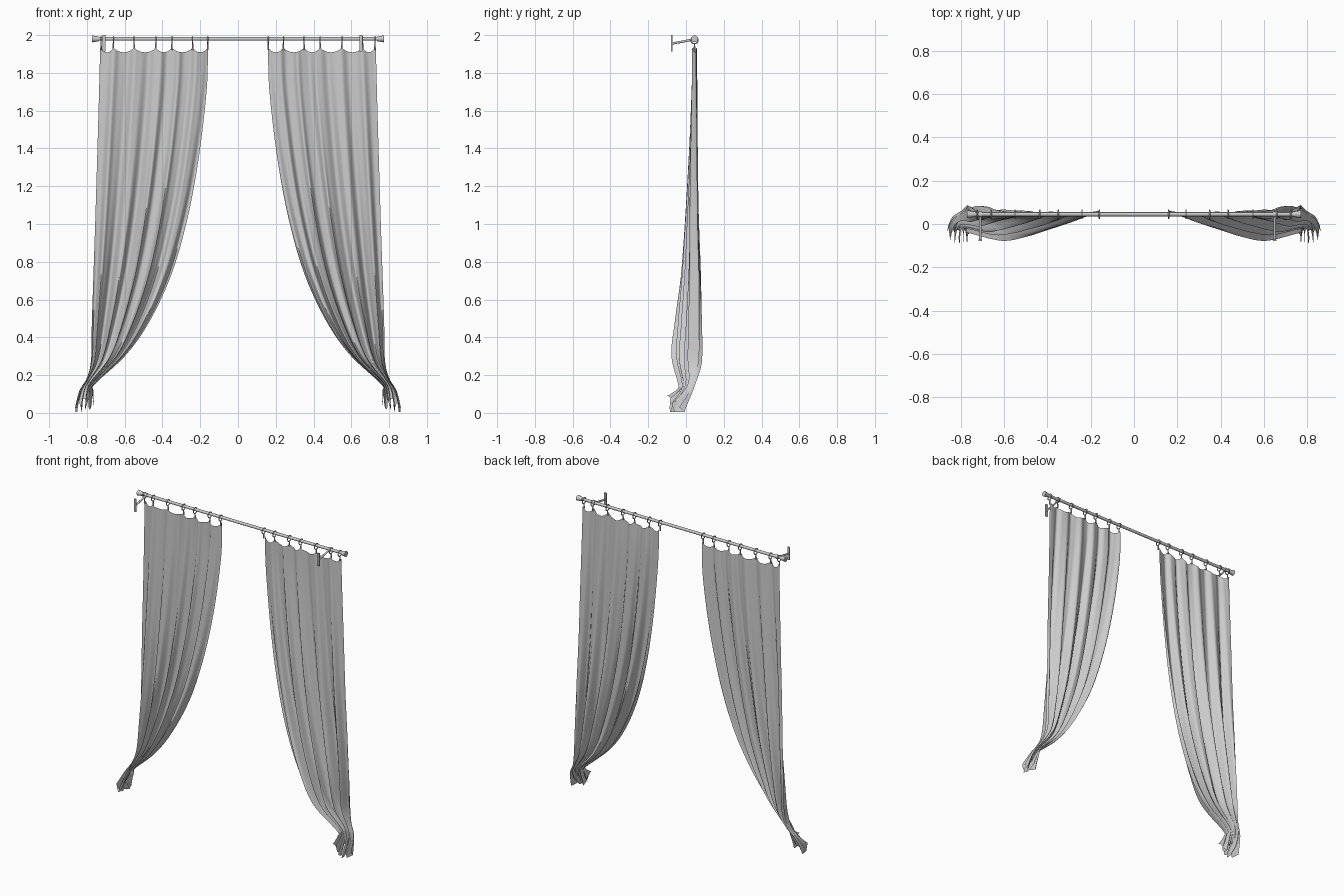
import bpy, bmesh, math
from mathutils import Vector

if "Cube" in bpy.data.objects:
    bpy.data.objects.remove(bpy.data.objects["Cube"])

ROD_Y, ROD_Z = 0.045, 1.98
RINGS = [0.725, 0.66, 0.55, 0.435, 0.35, 0.24, 0.16]


def smooth(ob, angle=50):
    bpy.ops.object.select_all(action='DESELECT')
    ob.select_set(True)
    bpy.context.view_layer.objects.active = ob
    bpy.ops.object.shade_smooth_by_angle(angle=math.radians(angle))


def rod(name, a, b, r, r2=None, n=16):
    a, b = Vector(a), Vector(b)
    d = b - a
    bpy.ops.mesh.primitive_cone_add(vertices=n, radius1=r, radius2=r if r2 is None else r2,
                                    depth=d.length, location=(a + b) / 2,
                                    rotation=d.to_track_quat('Z', 'Y').to_euler())
    ob = bpy.context.object
    ob.name = name
    smooth(ob)
    return ob


def box(name, loc, size):
    bpy.ops.mesh.primitive_cube_add(size=1, location=loc)
    ob = bpy.context.object
    ob.name = name
    ob.scale = size
    return ob


def spline(pts, t):
    """Catmull-Rom through pts, t in 0..1"""
    n = len(pts) - 1
    i = min(int(t * n), n - 1)
    f = t * n - i
    p0, p1, p2, p3 = (Vector(pts[max(0, min(n, i + k))]) for k in (-1, 0, 1, 2))
    return 0.5 * (2 * p1 + (p2 - p0) * f + (2 * p0 - 5 * p1 + 4 * p2 - p3) * f * f
                  + (3 * p1 - p0 - 3 * p2 + p3) * f ** 3)


# Curtain edge paths (x, y, z) and fold depth, row by row from the rings to the tail
OUTER = [(.73, .045, 1.935), (.735, .045, 1.72), (.745, .045, 1.37), (.755, .045, 1.04), (.765, .05, .74),
         (.774, .05, .47), (.778, .045, .28), (.80, .035, .185), (.84, .01, .12), (.862, -.045, .045)]
INNER = [(.16, .045, 1.935), (.165, .045, 1.72), (.205, .03, 1.37), (.265, .01, 1.04), (.35, -.015, .74),
         (.465, -.045, .49), (.59, -.06, .31), (.755, -.03, .155), (.765, -.03, .12), (.762, -.07, .06)]
DEPTH = [(.010, 0), (.012, 0), (.017, 0), (.022, 0), (.028, 0), (.034, 0), (.036, 0), (.022, 0), (.02, 0), (.03, 0)]


def curtain(name, side):
    cols, rows = 72, 54
    bm = bmesh.new()
    grid = []
    for j in range(rows + 1):
        v = j / rows
        a, b, amp = spline(OUTER, v), spline(INNER, v), spline(DEPTH, v)[0]
        tail = max(0, (v - .8) / .2)
        line = []
        for i in range(cols + 1):
            u = i / cols
            p = a.lerp(b, u)
            # swing towards the front only near the inner edge
            p.y = a.y + (b.y - a.y) * u ** 1.6
            ph = 2 * math.pi * (5.2 * u + .09 * math.sin(7 * u + 1)) + .5 * math.sin(3 * v)
            p.y += amp * (math.sin(ph) + .25 * math.sin(2.3 * ph + 4 * v))
            p.x += .25 * amp * math.cos(ph) * math.sin(math.pi * u)
            # scalloped heading between rings
            for r0, r1 in zip(RINGS, RINGS[1:]):
                if v < .08 and r1 < p.x < r0:
                    s = math.sin(math.pi * (p.x - r1) / (r0 - r1)) ** .7
                    p.z -= .026 * s * (1 - v / .08)
            # ragged tail hem below the gather
            p.z += tail ** 2 * (.035 * math.sin(ph * .8 + 2.6) - .02 * (1 - u))
            p.z = max(p.z, 0.004)
            p.x *= side
            line.append(bm.verts.new(p))
        grid.append(line)
    for j in range(rows):
        for i in range(cols):
            f = [grid[j][i], grid[j + 1][i], grid[j + 1][i + 1], grid[j][i + 1]]
            bm.faces.new(f if side < 0 else f[::-1])
    me = bpy.data.meshes.new(name)
    bm.to_mesh(me)
    bm.free()
    ob = bpy.data.objects.new(name, me)
    bpy.context.collection.objects.link(ob)
    smooth(ob, 80)


# Rod
rod("curtain_rod", (-.75, ROD_Y, ROD_Z), (.75, ROD_Y, ROD_Z), .0095)

for side, tag in ((-1, "left"), (1, "right")):
    curtain("curtain_" + tag, side)
    # Flared finial
    rod("finial_" + tag, (side * .735, ROD_Y, ROD_Z), (side * .772, ROD_Y, ROD_Z), .012, .018)
    # Rings with small clips
    for k, x in enumerate(RINGS):
        bpy.ops.mesh.primitive_torus_add(major_radius=.019, minor_radius=.003, major_segments=20,
                                         minor_segments=8, location=(side * x, ROD_Y, ROD_Z - .007),
                                         rotation=(0, math.pi / 2, 0))
        bpy.context.object.name = f"ring_{tag}_{k}"
        smooth(bpy.context.object)
        rod(f"ring_clip_{tag}_{k}", (side * x, ROD_Y, 1.956), (side * x, ROD_Y, 1.922), .003, .005, 8)

# Wall brackets
for x, tag in ((-.71, "left"), (.65, "right")):
    box("bracket_plate_" + tag, (x, -.075, 1.957), (.016, .007, .086))
    rod("bracket_arm_" + tag, (x, -.075, 1.955), (x, ROD_Y - .01, 1.976), .006, n=12)
    rod("bracket_cup_" + tag, (x - .007, ROD_Y, ROD_Z), (x + .007, ROD_Y, ROD_Z), .0135)
